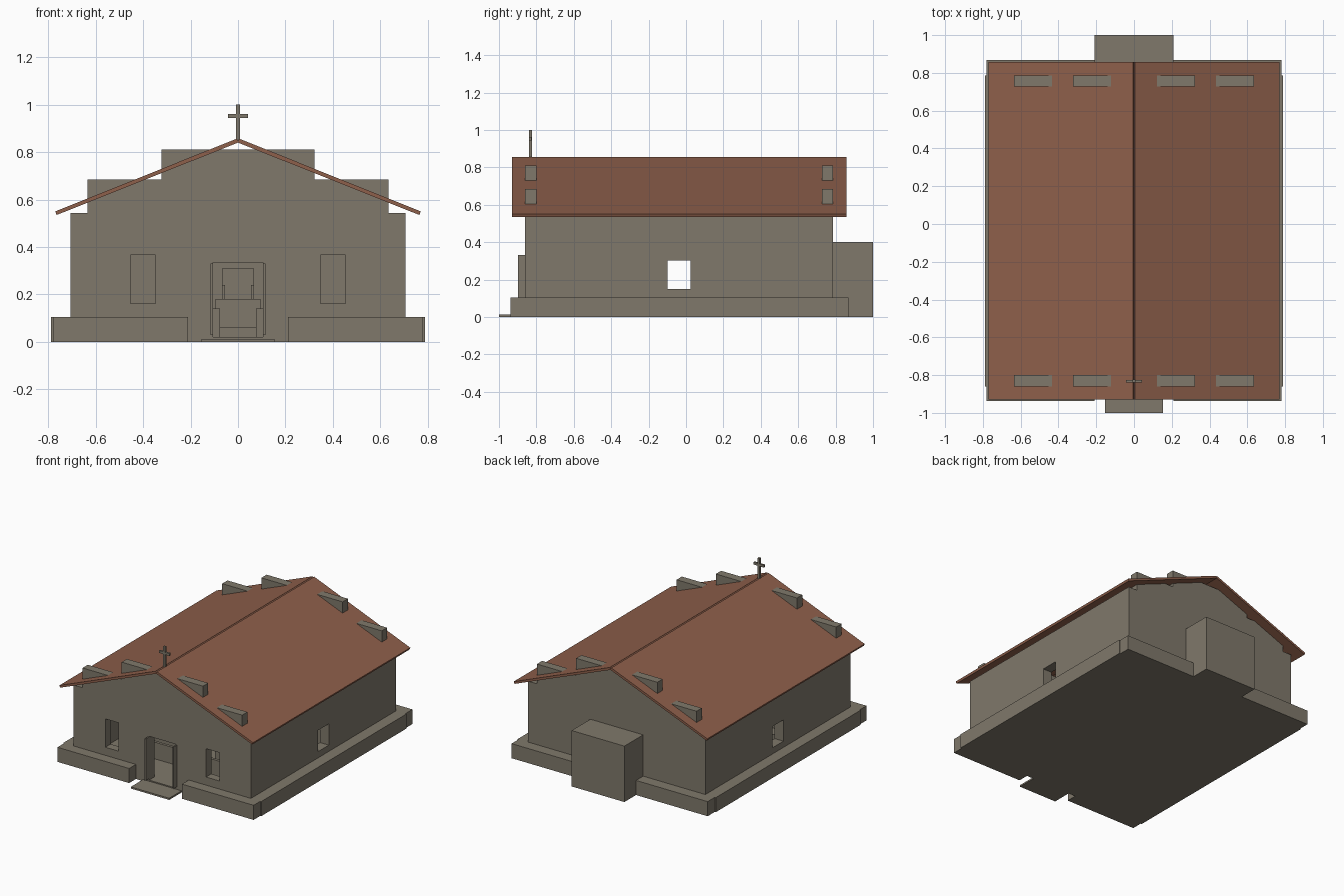
import bpy, bmesh
from mathutils import Vector

cube = bpy.data.objects.get("Cube")
if cube:
    bpy.data.objects.remove(cube)


def material(name, rgb):
    m = bpy.data.materials.new(name)
    m.use_nodes = True
    m.diffuse_color = (*rgb, 1)
    m.node_tree.nodes["Principled BSDF"].inputs["Base Color"].default_value = (*rgb, 1)
    return m


STONE = material("grey_stone", (0.214, 0.19, 0.147))
TILE = material("roof_tile", (0.27, 0.115, 0.07))


def finish(name, bm, mat):
    bmesh.ops.recalc_face_normals(bm, faces=bm.faces)
    me = bpy.data.meshes.new(name)
    bm.to_mesh(me)
    bm.free()
    me.materials.append(mat)
    ob = bpy.data.objects.new(name, me)
    bpy.context.scene.collection.objects.link(ob)
    return ob


def box(name, x, y, z, mat=STONE):
    """Box from (low, high) pairs."""
    bm = bmesh.new()
    bmesh.ops.create_cube(bm, size=1)
    for v in bm.verts:
        v.co = [r[0] if c < 0 else r[1] for c, r in zip(v.co, (x, y, z))]
    return finish(name, bm, mat)


def pair(name, x, y, z):
    """The same box on both sides of the centre line."""
    box("left_" + name, x, y, z)
    box("right_" + name, (-x[1], -x[0]), y, z)


def rect(a, b, low, high):
    return [(a, low), (b, low), (b, high), (a, high)]


def slab(name, loops, axis, start, end, mat=STONE):
    """Flat outline with holes, extruded along x or y."""
    bm = bmesh.new()
    for loop in loops:
        vs = [bm.verts.new((start, u, z) if axis == "x" else (u, start, z)) for u, z in loop]
        for i, v in enumerate(vs):
            bm.edges.new((v, vs[i - 1]))
    bmesh.ops.triangle_fill(bm, edges=bm.edges[:], use_beauty=True)
    bmesh.ops.dissolve_limit(bm, angle_limit=0.01, verts=bm.verts[:], edges=bm.edges[:])
    ext = bmesh.ops.extrude_face_region(bm, geom=bm.faces[:])["geom"]
    move = Vector((end - start, 0, 0) if axis == "x" else (0, end - start, 0))
    bmesh.ops.translate(bm, vec=move, verts=[g for g in ext if isinstance(g, bmesh.types.BMVert)])
    return finish(name, bm, mat)


# Stepped gable walls, the front one with doorway and two windows
half = [(0.705, 0), (0.705, 0.543), (0.635, 0.543), (0.635, 0.685), (0.323, 0.685), (0.323, 0.81)]
gable = half + [(-x, z) for x, z in reversed(half)]
door = [(-0.105, 0), (-0.105, 0.335), (0.105, 0.335), (0.105, 0)]
windows = [rect(0.348, 0.453, 0.163, 0.367), rect(-0.453, -0.348, 0.163, 0.367)]
slab("front_wall", [gable + door] + windows, "y", -0.86, -0.8)
slab("back_wall", [gable], "y", 0.727, 0.787)

# Side walls, each with one window
for side, s in (("left", 1), ("right", -1)):
    slab(side + "_wall", [rect(-0.8, 0.727, 0, 0.543), rect(-0.1, 0.025, 0.15, 0.303)],
         "x", s * 0.635, s * 0.705)

# Pitched roof with a fine groove along the ridge
for side, s in (("left", 1), ("right", -1)):
    profile = [(0, 0.84), (0.764, 0.535), (0.77, 0.55), (0.006, 0.856), (0, 0.848)]
    slab(side + "_roof", [[(s * x, z) for x, z in profile]], "y", -0.93, 0.858, TILE)

# Low plinth around the walls, rear sanctuary, floor and doorstep
pair("front_plinth", (0.21, 0.78), (-0.937, -0.86), (0, 0.105))
pair("back_plinth", (0.21, 0.78), (0.787, 0.868), (0, 0.105))
pair("side_plinth", (0.705, 0.788), (-0.86, 0.787), (0, 0.105))
box("sanctuary", (-0.21, 0.21), (0.787, 1), (0, 0.402))
box("floor", (-0.635, 0.635), (-0.8, 0.727), (0, 0.02))
box("doorsill", (-0.105, 0.105), (-0.86, -0.8), (0, 0.02))
box("doorstep", (-0.153, 0.153), (-1, -0.86), (0, 0.012))

# Open door leaves and lintel
pair("door_leaf", (0.105, 0.115), (-0.897, -0.86), (0.03, 0.33))

# Cross on the ridge
box("cross_post", (-0.008, 0.008), (-0.84, -0.824), (0.84, 1))
box("cross_arm", (-0.042, 0.042), (-0.839, -0.825), (0.944, 0.961))

# Pews either side of the aisle
for i in range(5):
    y = -0.55 + i * 0.2
    pair(f"pew_seat_{i + 1}", (0.075, 0.52), (y, y + 0.08), (0.02, 0.08))
    pair(f"pew_back_{i + 1}", (0.075, 0.52), (y - 0.02, y), (0.02, 0.14))

# Altar on a low platform
box("altar_platform", (-0.5, 0.5), (0.5, 0.727), (0.02, 0.06))
box("altar_table", (-0.095, 0.095), (0.57, 0.65), (0.06, 0.18))
box("altar_panel", (-0.068, 0.068), (0.7, 0.727), (0.06, 0.31))
pair("altar_candle", (0.055, 0.068), (0.6, 0.615), (0.18, 0.24))
